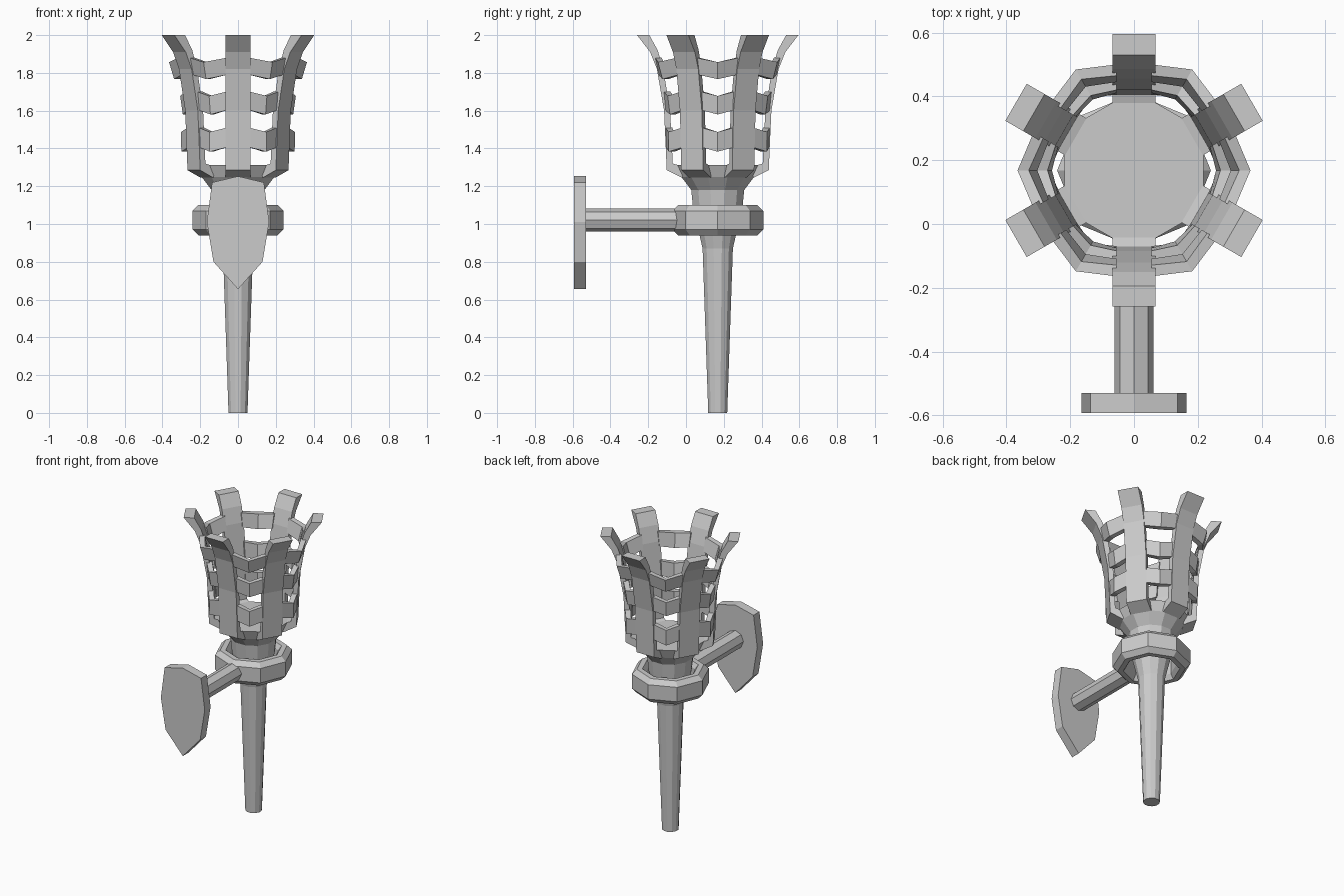
import bpy, bmesh
from math import sin, cos, pi, radians
from mathutils import Vector, Matrix

if "Cube" in bpy.data.objects:
    bpy.data.objects.remove(bpy.data.objects["Cube"])

CY = 0.168  # torch axis offset in y


def make(name, bm):
    bmesh.ops.recalc_face_normals(bm, faces=bm.faces)
    me = bpy.data.meshes.new(name)
    bm.to_mesh(me)
    bm.free()
    ob = bpy.data.objects.new(name, me)
    bpy.context.collection.objects.link(ob)
    return ob


def loft(bm, rings, closed=False):
    """Bridge equal-length point rings; cap the ends unless closed."""
    vs = [[bm.verts.new(p) for p in r] for r in rings]
    n = len(vs[0])
    for i in range(len(vs) if closed else len(vs) - 1):
        a, b = vs[i], vs[(i + 1) % len(vs)]
        for k in range(n):
            bm.faces.new((a[k], a[(k + 1) % n], b[(k + 1) % n], b[k]))
    if not closed:
        bm.faces.new(vs[0][::-1])
        bm.faces.new(vs[-1])


def circle(r, z, n, off=0.0):
    return [(r * cos(off + 2 * pi * k / n), CY + r * sin(off + 2 * pi * k / n), z)
            for k in range(n)]


# handle flaring into the cup
bm = bmesh.new()
profile = [(0.052, 0), (0.083, 0.87), (0.102, 0.95), (0.135, 1.08),
           (0.145, 1.18), (0.20, 1.25), (0.225, 1.312)]
loft(bm, [circle(r, z, 12, pi / 12) for r, z in profile])
make("handle_and_cup", bm)

# chamfered octagonal clamp ring
bm = bmesh.new()
section = [(0.21, 0.94), (0.241, 0.972), (0.241, 1.07), (0.21, 1.10),
           (0.175, 1.10), (0.155, 1.07), (0.155, 0.972), (0.175, 0.94)]
loft(bm, [circle(r, z, 8) for r, z in section], closed=True)
make("clamp_ring", bm)

# octagonal wall arm
bm = bmesh.new()
loft(bm, [[(0.061 * cos(k * pi / 4), y, 1.02 + 0.061 * sin(k * pi / 4))
           for k in range(8)] for y in (-0.54, 0.0)])
make("wall_arm", bm)

# shield-shaped wall plate
bm = bmesh.new()
half = [(0.137, 1.22), (0.165, 1.01), (0.13, 0.80)]
outline = [(0, 1.253)] + half + [(0, 0.655)] + [(-x, z) for x, z in half[::-1]]
loft(bm, [[(x, y, z) for x, z in outline] for y in (-0.593, -0.53)])
make("wall_plate", bm)

# six flared basket straps
OUTER = [(0.19, 1.245), (0.27, 1.285), (0.275, 1.40), (0.284, 1.60),
         (0.322, 1.82), (0.358, 1.91), (0.427, 2.0)]
INNER = [(0.17, 1.30), (0.238, 1.32), (0.243, 1.42), (0.252, 1.60),
         (0.288, 1.82), (0.318, 1.92), (0.362, 2.0)]
W = 0.067
for i in range(6):
    rot = Matrix.Translation((0, CY, 0)) @ Matrix.Rotation(radians(30 + 60 * i), 4, 'Z')
    bm = bmesh.new()
    loft(bm, [[rot @ Vector(p) for p in
               ((ro, -W, zo), (ro, W, zo), (ri, W, zi), (ri, -W, zi))]
              for (ro, zo), (ri, zi) in zip(OUTER, INNER)])
    make(f"basket_strap_{i + 1}", bm)

# three bands woven between straps: (mid radius low/high, strap radius low/high, z low/high)
BANDS = [(0.300, 0.302, 0.272, 0.276, 1.383, 1.487),
         (0.292, 0.306, 0.278, 0.287, 1.58, 1.678),
         (0.338, 0.365, 0.312, 0.332, 1.767, 1.857)]
T = 0.035
for b, (ml, mh, sl, sh, z0, z1) in enumerate(BANDS):
    bm = bmesh.new()
    for i in range(6):
        rot = Matrix.Translation((0, CY, 0)) @ Matrix.Rotation(radians(60 * i), 4, 'Z')
        rings = []
        for s in (-1, 0, 1):
            lo, hi, dz = (ml, mh, 0) if s == 0 else (sl, sh, 0.024)
            # strap-side ends sit just inside the strap edge
            turn = Matrix.Rotation(radians(30 * s), 4, 'Z')
            pts = []
            for r, z in ((lo, z0), (hi, z1), (hi - T, z1), (lo - T, z0)):
                pts.append(rot @ turn @ Vector((r, -s * (W - 0.012), z + dz)))
            rings.append(pts)
        loft(bm, rings)
    make(f"basket_band_{b + 1}", bm)
